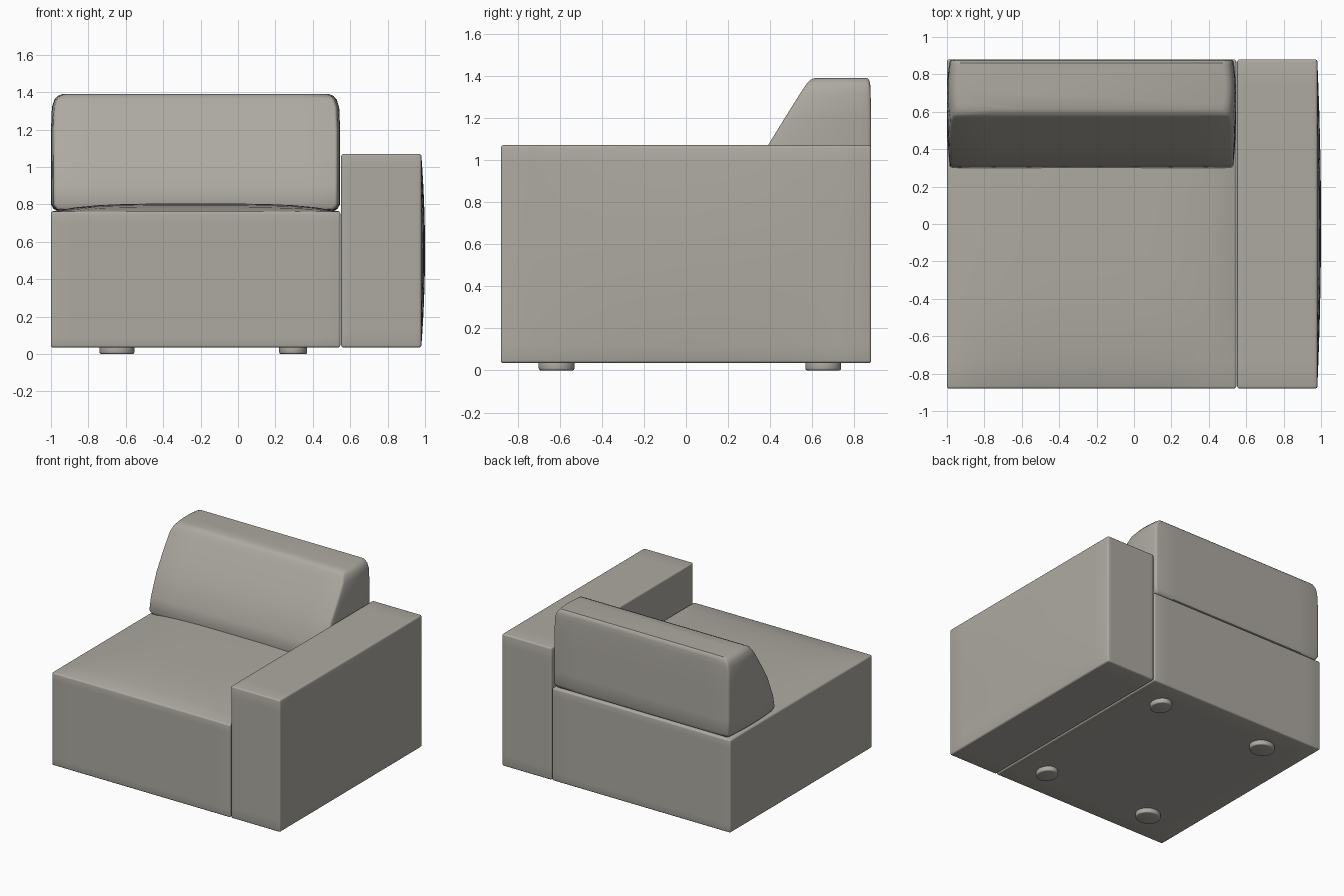
import bpy, bmesh, math
from mathutils import Matrix, Vector

if "Cube" in bpy.data.objects:
    bpy.data.objects.remove(bpy.data.objects["Cube"])

fabric = bpy.data.materials.new("warm grey fabric")
fabric.use_nodes = True
colour = (0.42, 0.40, 0.36, 1)
fabric.diffuse_color = colour
fabric.node_tree.nodes["Principled BSDF"].inputs["Base Color"].default_value = colour


def round_edges(bm, width, min_angle=1.0, segments=3):
    bmesh.ops.recalc_face_normals(bm, faces=bm.faces[:])
    sharp = [e for e in bm.edges if e.calc_face_angle(0) > min_angle]
    bmesh.ops.bevel(bm, geom=sharp, offset=width, segments=segments,
                    profile=0.5, affect='EDGES', clamp_overlap=True)


def finish(bm, name):
    mesh = bpy.data.meshes.new(name)
    bm.to_mesh(mesh)
    bm.free()
    mesh.materials.append(fabric)
    obj = bpy.data.objects.new(name, mesh)
    bpy.context.collection.objects.link(obj)
    bpy.ops.object.select_all(action='DESELECT')
    obj.select_set(True)
    bpy.context.view_layer.objects.active = obj
    bpy.ops.object.shade_smooth_by_angle(angle=math.radians(40))
    return obj


def padded_block(name, low, high, axis, puff, power):
    """Box whose positive face on one axis swells outward like upholstery."""
    low, high = Vector(low), Vector(high)
    size, mid = high - low, (low + high) / 2
    bm = bmesh.new()
    bmesh.ops.create_cube(bm, size=2)
    bmesh.ops.subdivide_edges(bm, edges=bm.edges[:], cuts=11, use_grid_fill=True)
    for v in bm.verts:
        unit = v.co.copy()
        v.co = Vector(mid[i] + unit[i] * size[i] / 2 for i in range(3))
        if unit[axis] > 0.999:
            swell = puff
            for i in range(3):
                if i != axis:
                    swell *= 1 - abs(unit[i]) ** power
            v.co[axis] += swell
    round_edges(bm, 0.012)
    return finish(bm, name)


# Seat with a crowned top, and the arm with a swollen outer side
padded_block("seat", (-1, -0.88, 0.035), (0.547, 0.88, 0.762), 2, 0.043, 4)
padded_block("left_arm", (0.552, -0.88, 0.035), (0.98, 0.88, 1.07), 0, 0.02, 2)

# Back cushion: stacked rings of (height, end inset, front y, back y)
levels = [(0.765, 0.04, 0.34, 0.85), (0.775, 0.015, 0.31, 0.87),
          (0.80, 0, 0.30, 0.88), (0.90, 0, 0.32, 0.88),
          (1.07, 0, 0.39, 0.88), (1.20, 0, 0.47, 0.88),
          (1.32, 0.005, 0.545, 0.877), (1.36, 0.018, 0.572, 0.875),
          (1.38, 0.035, 0.59, 0.87), (1.39, 0.06, 0.615, 0.86)]
centre, half, steps = -0.227, 0.773, 8
bm = bmesh.new()
rings = []
for z, inset, front, back in levels:
    ring = []
    reach = half - inset - 0.015
    for side in (1, -1):
        start, end = (front, back) if side > 0 else (back, front)
        for i in range(steps):
            x = side * reach * (2 * i / steps - 1)
            ring.append(bm.verts.new((centre + x, start, z)))
        for i in range(steps):
            t = i / steps
            x = side * (reach + 0.06 * t * (1 - t))
            ring.append(bm.verts.new((centre + x, start + (end - start) * t, z)))
    rings.append(ring)
for lower, upper in zip(rings, rings[1:]):
    for i in range(len(lower)):
        j = (i + 1) % len(lower)
        bm.faces.new((lower[i], lower[j], upper[j], upper[i]))
bm.faces.new(rings[-1])
bm.faces.new(rings[0][::-1])
round_edges(bm, 0.014)
finish(bm, "back_cushion")

# Low round feet, slightly narrower on the arm side
for side, x, rx in (("right", -0.647, 0.093), ("left", 0.295, 0.075)):
    for place, y in (("front", -0.615), ("back", 0.652)):
        bm = bmesh.new()
        bmesh.ops.create_cone(bm, cap_ends=True, segments=32, radius1=1, radius2=1,
                              depth=0.045, matrix=Matrix.Translation((0, 0, 0.0225)))
        bmesh.ops.scale(bm, vec=(rx, 0.085, 1), verts=bm.verts[:])
        round_edges(bm, 0.01)
        bmesh.ops.translate(bm, vec=(x, y, 0), verts=bm.verts[:])
        finish(bm, f"{place}_{side}_foot")
